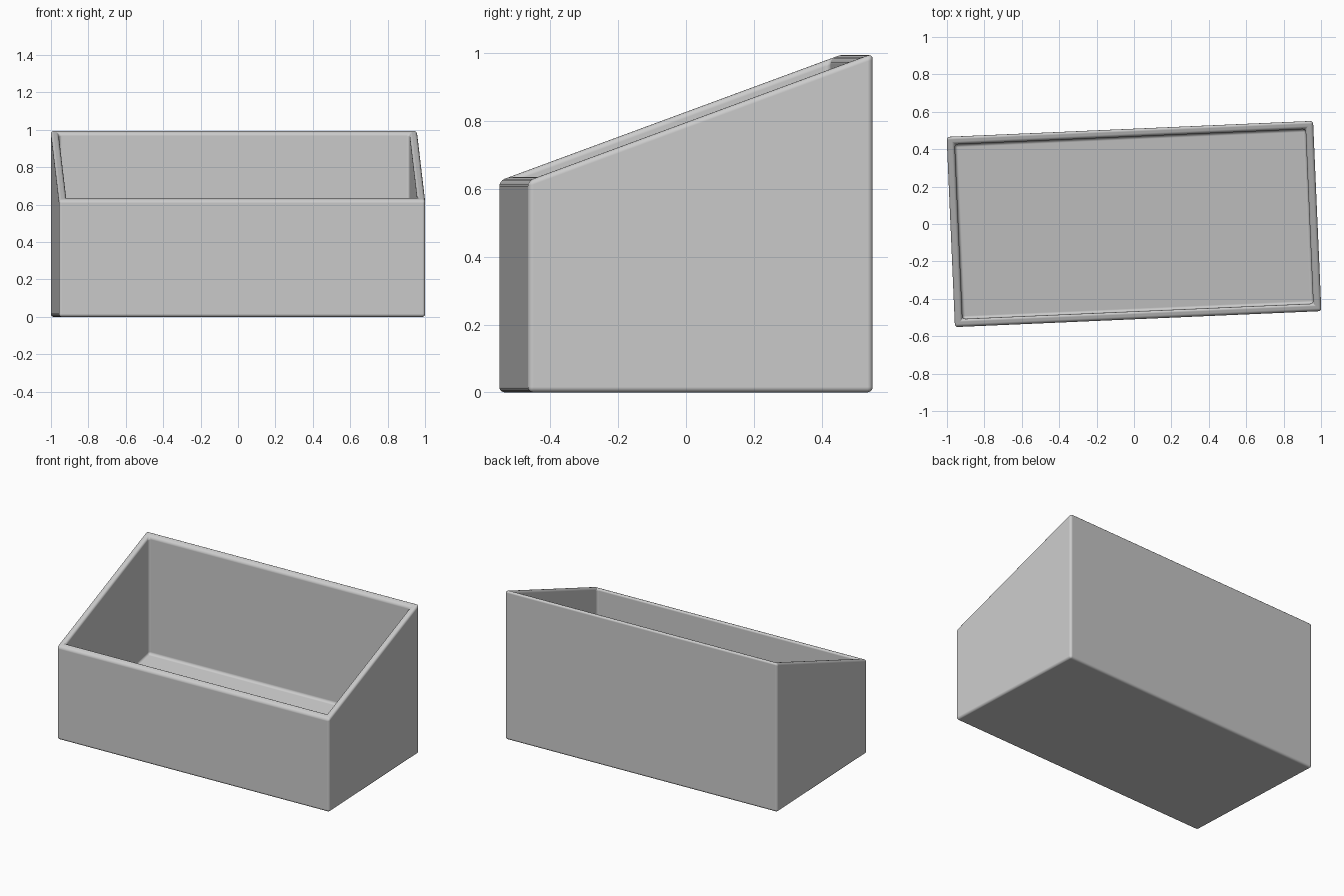
import bpy, bmesh, math

if "Cube" in bpy.data.objects:
    bpy.data.objects.remove(bpy.data.objects["Cube"])

L, W = 1.961, 1.018       # outer length and depth
WALL = 0.042
RIM = (0.624, 0.999)      # rim height at the outer front and back
FLOOR = (0.04, 0.207)     # inner floor slopes up from front to back

def slope(ends):
    return lambda y: ends[0] + (ends[1] - ends[0]) * (y / W + 0.5)

bm = bmesh.new()

def ring(inset, height):
    hx, hy = L / 2 - inset, W / 2 - inset
    return [bm.verts.new((x, y, height(y)))
            for x, y in ((-hx, -hy), (hx, -hy), (hx, hy), (-hx, hy))]

# outer base, sloped outer rim, sloped inner rim, sloped inner floor
rings = [ring(0, slope((0, 0))), ring(0, slope(RIM)),
         ring(WALL, slope(RIM)), ring(WALL, slope(FLOOR))]
bm.faces.new(rings[0][::-1])
for a, b in zip(rings, rings[1:]):
    for i in range(4):
        j = (i + 1) % 4
        bm.faces.new((a[i], a[j], b[j], b[i]))
bm.faces.new(rings[3])
bmesh.ops.recalc_face_normals(bm, faces=bm.faces)

mesh = bpy.data.meshes.new("open_bin")
bm.to_mesh(mesh)
bm.free()
bin_obj = bpy.data.objects.new("open_bin", mesh)
bpy.context.collection.objects.link(bin_obj)
bin_obj.rotation_euler.z = math.radians(2.5)

# small rounded edges
bev = bin_obj.modifiers.new("rounded_edges", 'BEVEL')
bev.width = 0.016
bev.segments = 4
bev.limit_method = 'ANGLE'
bev.harden_normals = True

bpy.context.view_layer.objects.active = bin_obj
bin_obj.select_set(True)
bpy.ops.object.shade_smooth_by_angle(angle=math.radians(35))
